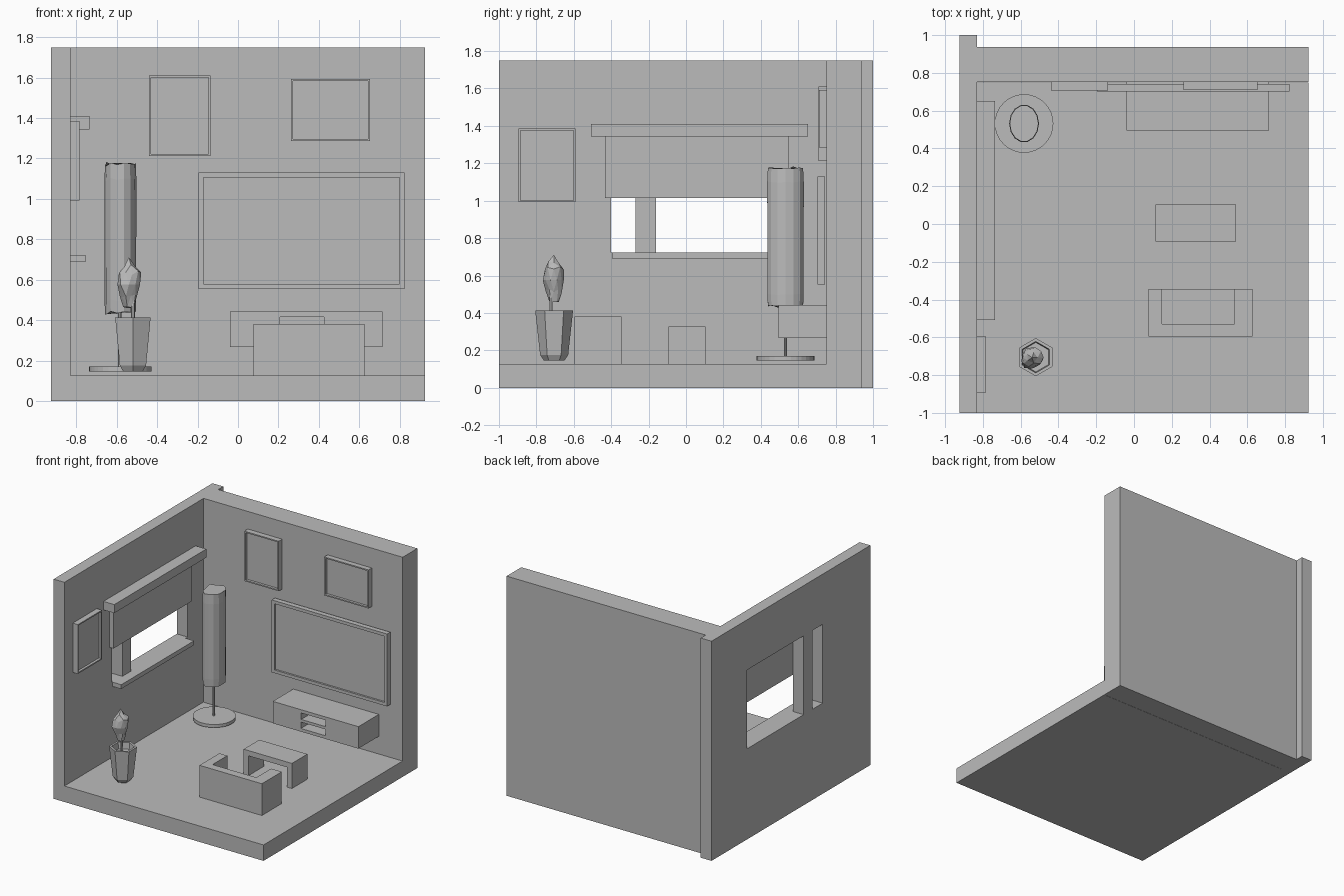
import bpy, bmesh, math, random
from mathutils import Vector

if "Cube" in bpy.data.objects:
    bpy.data.objects.remove(bpy.data.objects["Cube"])

random.seed(4)
grey = bpy.data.materials.new("plain grey")
grey.diffuse_color = (0.5, 0.5, 0.5, 1)
grey.use_nodes = True
grey.node_tree.nodes["Principled BSDF"].inputs["Base Color"].default_value = grey.diffuse_color


def finish(bm, name):
    bmesh.ops.recalc_face_normals(bm, faces=bm.faces)
    me = bpy.data.meshes.new(name)
    bm.to_mesh(me)
    bm.free()
    me.materials.append(grey)
    ob = bpy.data.objects.new(name, me)
    bpy.context.collection.objects.link(ob)
    return ob


def box_bm(x, y, z):
    bm = bmesh.new()
    bmesh.ops.create_cube(bm, size=1)
    for v in bm.verts:
        v.co = [r[0] if c < 0 else r[1] for c, r in zip(v.co, (x, y, z))]
    return bm


def box(name, x, y, z):
    return finish(box_bm(x, y, z), name)


def cut(ob, *ranges):
    """Cut box-shaped openings out of an object."""
    for r in ranges:
        cutter = box("cutter", *r)
        cutter.hide_render = True
        mod = ob.modifiers.new("opening", 'BOOLEAN')
        mod.operation, mod.solver, mod.object = 'DIFFERENCE', 'EXACT', cutter
        bpy.context.view_layer.objects.active = ob
        bpy.ops.object.modifier_apply(modifier=mod.name)
        bpy.data.objects.remove(cutter)


def framed_panel(name, x, y, z, facing, border, depth):
    """Box whose room-facing side is inset and pushed back."""
    bm = box_bm(x, y, z)
    bm.normal_update()
    d = Vector(facing)
    face = max(bm.faces, key=lambda f: f.normal.dot(d))
    bmesh.ops.inset_region(bm, faces=[face], thickness=border, use_even_offset=True)
    bmesh.ops.translate(bm, verts=face.verts, vec=-d * 0.0001)
    ring = bmesh.ops.extrude_discrete_faces(bm, faces=[face])['faces'][0]
    bmesh.ops.translate(bm, verts=ring.verts, vec=-d * depth)
    return finish(bm, name)


def prism(name, pts, axis, lo, hi):
    """Extrude a 2D outline along y or z."""
    bm = bmesh.new()
    at = (lambda p, t: (p[0], t, p[1])) if axis == 'y' else (lambda p, t: (p[0], p[1], t))
    f = bm.faces.new([bm.verts.new(at(p, lo)) for p in pts])
    new = bmesh.ops.extrude_face_region(bm, geom=[f])['geom']
    step = Vector(at((0, 0), hi - lo))
    bmesh.ops.translate(bm, verts=[v for v in new if isinstance(v, bmesh.types.BMVert)], vec=step)
    return finish(bm, name)


def lathe(name, cx, cy, profile, sides, turn=0.0, sy=1.0, wobble=0.0):
    """Stack of rings (radius, z), capped at both ends."""
    bm = bmesh.new()
    rings = []
    jit = [random.uniform(-wobble, wobble) for _ in range(sides)]
    for r, z in profile:
        ring = []
        for i in range(sides):
            a = turn + math.tau * i / sides
            ring.append(bm.verts.new((cx + r * math.cos(a), cy + sy * r * math.sin(a), z + jit[i])))
        rings.append(ring)
    for a, b in zip(rings, rings[1:]):
        for i in range(sides):
            j = (i + 1) % sides
            bm.faces.new((a[i], a[j], b[j], b[i]))
    bm.faces.new(rings[0])
    bm.faces.new(rings[-1])
    return finish(bm, name)


# Room shell
box("floor", (-0.83, 0.925), (-1, 0.75), (0, 0.127))
box("back_wall", (-0.83, 0.925), (0.752, 0.937), (0, 1.75))
left_wall = box("left_wall", (-0.925, -0.83), (-1, 1), (0, 1.75))
cut(left_wall,
    ((-1.1, -0.7), (-0.16, 0.55), (0.722, 1.35)),
    ((-1.1, -0.7), (-0.40, -0.27), (0.722, 1.35)))

# Window dressing
box("window_sill", (-0.83, -0.755), (-0.392, 0.525), (0.688, 0.722))
box("blind", (-0.83, -0.795), (-0.433, 0.55), (1.015, 1.345))
box("blind_pelmet", (-0.83, -0.735), (-0.508, 0.652), (1.342, 1.41))

# Pictures and screen
framed_panel("left_picture", (-0.83, -0.785), (-0.895, -0.592), (0.992, 1.385), (1, 0, 0), 0.01, 0.02)
framed_panel("tall_picture", (-0.44, -0.137), (0.708, 0.752), (1.212, 1.61), (0, -1, 0), 0.01, 0.02)
framed_panel("wide_picture", (0.263, 0.653), (0.71, 0.752), (1.285, 1.592), (0, -1, 0), 0.01, 0.02)
framed_panel("wall_screen", (-0.195, 0.823), (0.702, 0.742), (0.553, 1.13), (0, -1, 0), 0.025, 0.015)

# Floating cabinet with open niche and shelf
cabinet = box("cabinet", (-0.04, 0.715), (0.495, 0.752), (0.267, 0.442))
cut(cabinet, ((0.207, 0.425), (0.4, 0.63), (0.292, 0.416)))
box("cabinet_shelf", (0.207, 0.425), (0.5, 0.63), (0.34, 0.362))

# Low table: one bent slab
x0, x1, t = 0.115, 0.54, 0.042
prism("low_table", [(x0, 0.127), (x0, 0.327), (x1, 0.327), (x1, 0.127), (x1 - t, 0.127),
                    (x1 - t, 0.327 - t), (x0 + t, 0.327 - t), (x0 + t, 0.127)], 'y', -0.093, 0.103)

# Sofa: U-shaped back and arms around a seat
prism("sofa_back_and_arms", [(0.077, -0.595), (0.627, -0.595), (0.627, -0.345), (0.533, -0.345),
                             (0.533, -0.53), (0.147, -0.53), (0.147, -0.345), (0.077, -0.345)],
      'z', 0.127, 0.38)
box("sofa_seat", (0.147, 0.533), (-0.53, -0.345), (0.127, 0.24))

# Standing lamp
lathe("lamp_base", -0.582, 0.532, [(0.155, 0.145), (0.155, 0.17)], 32)
lathe("lamp_pole", -0.585, 0.532, [(0.009, 0.17), (0.009, 0.46)], 8)
lathe("lamp_shade", -0.582, 0.532, [(0.076, 0.44), (0.078, 0.5), (0.079, 1.1), (0.076, 1.175)],
      14, sy=1.27, wobble=0.013)

# Potted plant
px, py = -0.52, -0.705
lathe("plant_pot", px, py, [(0.055, 0.145), (0.075, 0.175), (0.101, 0.412), (0.083, 0.412),
                            (0.078, 0.36)], 6, turn=math.pi / 6)
lathe("plant_stem", px, -0.722, [(0.01, 0.36), (0.009, 0.5)], 6)
bm = bmesh.new()
bmesh.ops.create_icosphere(bm, subdivisions=2, radius=1)
for v in bm.verts:
    k = random.uniform(0.82, 1.1)
    low = 0.8 if v.co.z < -0.3 else 1.0
    v.co = (-0.54 + v.co.x * 0.064 * k * low, -0.707 + v.co.y * 0.062 * k * low, 0.575 + v.co.z * 0.125 * k)
finish(bm, "plant_foliage")
